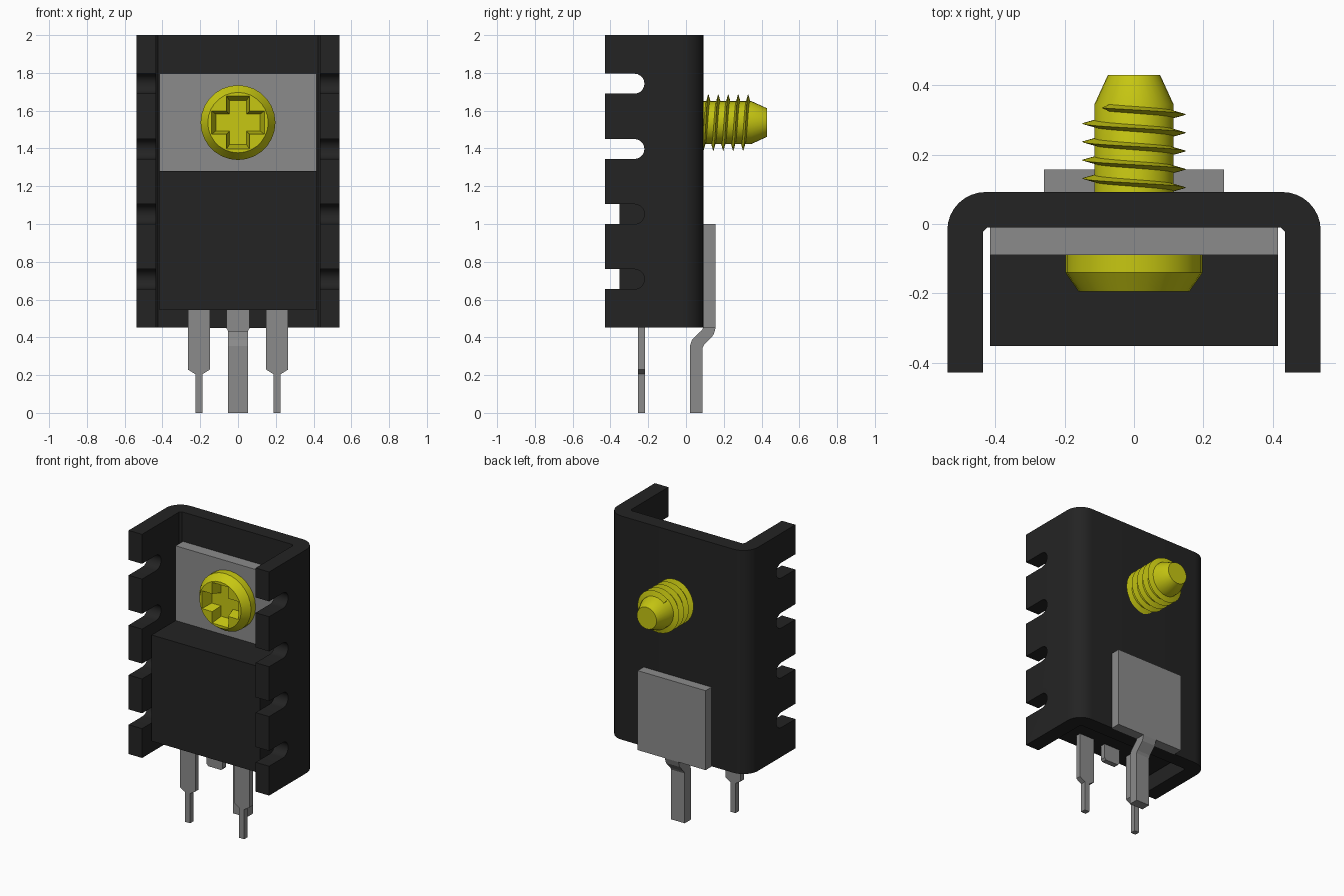
import bpy, bmesh, math
from mathutils import Vector

cube = bpy.data.objects.get("Cube")
if cube:
    bpy.data.objects.remove(cube, do_unlink=True)


def material(name, rgb):
    m = bpy.data.materials.new(name)
    m.use_nodes = True
    m.diffuse_color = (*rgb, 1)
    m.node_tree.nodes["Principled BSDF"].inputs["Base Color"].default_value = (*rgb, 1)
    return m


BLACK = material("black", (0.017, 0.017, 0.017))
GREY = material("metal grey", (0.26, 0.26, 0.26))
YELLOW = material("yellow", (0.57, 0.57, 0.006))


def finish(name, bm, mat, smooth=False):
    bmesh.ops.recalc_face_normals(bm, faces=bm.faces)
    me = bpy.data.meshes.new(name)
    bm.to_mesh(me)
    bm.free()
    me.materials.append(mat)
    ob = bpy.data.objects.new(name, me)
    bpy.context.collection.objects.link(ob)
    if smooth:
        smooth_edges(ob)
    return ob


def smooth_edges(ob):
    bpy.ops.object.select_all(action='DESELECT')
    ob.select_set(True)
    bpy.context.view_layer.objects.active = ob
    bpy.ops.object.shade_smooth_by_angle(angle=math.radians(30))


def add_prism(bm, pts, axis, a, b, pts_b=None):
    """Extrude an outline along an axis from a to b, optionally to a second outline."""
    def place(p, d):
        return {'x': (d, p[0], p[1]), 'y': (p[0], d, p[1]), 'z': (p[0], p[1], d)}[axis]
    lo = [bm.verts.new(place(p, a)) for p in pts]
    hi = [bm.verts.new(place(p, b)) for p in (pts_b or pts)]
    bm.faces.new(lo)
    bm.faces.new(hi[::-1])
    n = len(pts)
    for i in range(n):
        j = (i + 1) % n
        bm.faces.new((lo[i], hi[i], hi[j], lo[j]))


def prism(name, pts, axis, a, b, mat, smooth=False):
    bm = bmesh.new()
    add_prism(bm, pts, axis, a, b)
    return finish(name, bm, mat, smooth)


def box(name, x, y, z, mat):
    return prism(name, [(x[0], y[0]), (x[1], y[0]), (x[1], y[1]), (x[0], y[1])], 'z', *z, mat)


def cut(ob, cutter):
    """Bake a boolean difference and remove the cutter."""
    mod = ob.modifiers.new("cut", 'BOOLEAN')
    mod.operation, mod.solver, mod.object = 'DIFFERENCE', 'EXACT', cutter
    dg = bpy.context.evaluated_depsgraph_get()
    me = bpy.data.meshes.new_from_object(ob.evaluated_get(dg))
    ob.modifiers.clear()
    ob.data = me
    bpy.data.objects.remove(cutter, do_unlink=True)
    smooth_edges(ob)


def arc(cx, cy, r, a0, a1, n=8):
    return [(cx + r * math.cos(math.radians(a0 + (a1 - a0) * i / n)),
             cy + r * math.sin(math.radians(a0 + (a1 - a0) * i / n))) for i in range(n + 1)]


# Folded heat sink: U section with rounded outer corners
half = [(0.435, -0.022), (0.435, -0.428), (0.538, -0.428)] + arc(0.428, -0.018, 0.11, 0, 90)
half = [(0.423, -0.01)] + half
outline = half + [(-x, y) for x, y in reversed(half)]
heat_sink = prism("heat_sink", outline, 'z', 0.452, 2.0, BLACK)

# Round-ended slots in both side walls
bm = bmesh.new()
for z in (0.708, 1.052, 1.397, 1.743):
    add_prism(bm, [(-0.6, z - 0.053)] + arc(-0.273, z, 0.053, -90, 90, 10) + [(-0.6, z + 0.053)],
              'x', -0.7, 0.7)
cut(heat_sink, finish("slot_cutter", bm, BLACK))

# Transistor body and its metal tab
box("transistor_body", (-0.415, 0.415), (-0.352, -0.01), (0.545, 1.28), BLACK)
box("transistor_tab", (-0.415, 0.415), (-0.09, -0.01), (1.28, 1.797), GREY)

# Stepped outer legs and the cropped middle leg
LEG_Y = (-0.255, -0.218)
for side, cx in (("left", 0.207), ("right", -0.207)):
    r = [(0.019, 0), (0.019, 0.205), (0.059, 0.23), (0.059, 0.56)]
    pts = [(cx + x, z) for x, z in r] + [(cx - x, z) for x, z in reversed(r)]
    prism(side + "_leg", pts, 'y', *LEG_Y, GREY)
prism("middle_leg_stub", [(-0.05, 0.432), (0.05, 0.432), (0.061, 0.445), (0.061, 0.56),
                          (-0.061, 0.56), (-0.061, 0.445)], 'y', *LEG_Y, GREY)

# Solder plate on the back with its cranked pin
box("mounting_plate", (-0.26, 0.26), (0.09, 0.157), (0.45, 1.0), GREY)
prism("mounting_pin", [(0.021, 0), (0.088, 0), (0.088, 0.345), (0.097, 0.362), (0.145, 0.412),
                       (0.157, 0.45), (0.09, 0.45), (0.083, 0.437), (0.032, 0.387), (0.021, 0.355)],
      'x', -0.052, 0.052, GREY)

# Screw: lathed head and shank along y
SZ, N = 1.537, 28
profile = [(0.16, -0.194), (0.198, -0.14), (0.198, -0.09), (0.114, -0.09), (0.114, 0.345), (0.075, 0.43)]
bm = bmesh.new()
rings = [[bm.verts.new((r * math.cos(math.tau * i / N), y, SZ + r * math.sin(math.tau * i / N)))
          for i in range(N)] for r, y in profile]
for A, B in zip(rings, rings[1:]):
    for i in range(N):
        j = (i + 1) % N
        bm.faces.new((A[i], A[j], B[j], B[i]))
bm.faces.new(rings[0])
bm.faces.new(rings[-1])
screw = finish("screw", bm, YELLOW)


# Tapered cross recess
def cross(l, w):
    q = [(l, -w), (l, w), (w, w)]
    pts = []
    for k in range(4):
        for x, z in q:
            for _ in range(k):
                x, z = -z, x
            pts.append((x, z + SZ))
    return pts


bm = bmesh.new()
add_prism(bm, cross(0.144, 0.064), 'y', -0.205, -0.12, cross(0.117, 0.045))
cut(screw, finish("recess_cutter", bm, YELLOW))

# Helical knife-edge thread
bm = bmesh.new()
PITCH, STEPS = 0.0527, 28
prev = None
for s in range(-STEPS // 2, int(STEPS * 4.38) + 1):
    t = math.tau * s / STEPS
    y0 = 0.105 + PITCH * s / STEPS
    ring = [bm.verts.new(Vector((r * math.cos(t), y0 + dy, SZ + r * math.sin(t))))
            for r, dy in ((0.11, -0.011), (0.15, 0), (0.11, 0.011))]
    if prev:
        for i in range(3):
            j = (i + 1) % 3
            bm.faces.new((prev[i], prev[j], ring[j], ring[i]))
    else:
        bm.faces.new(ring)
    prev = ring
bm.faces.new(prev[::-1])
finish("screw_thread", bm, YELLOW, True)
